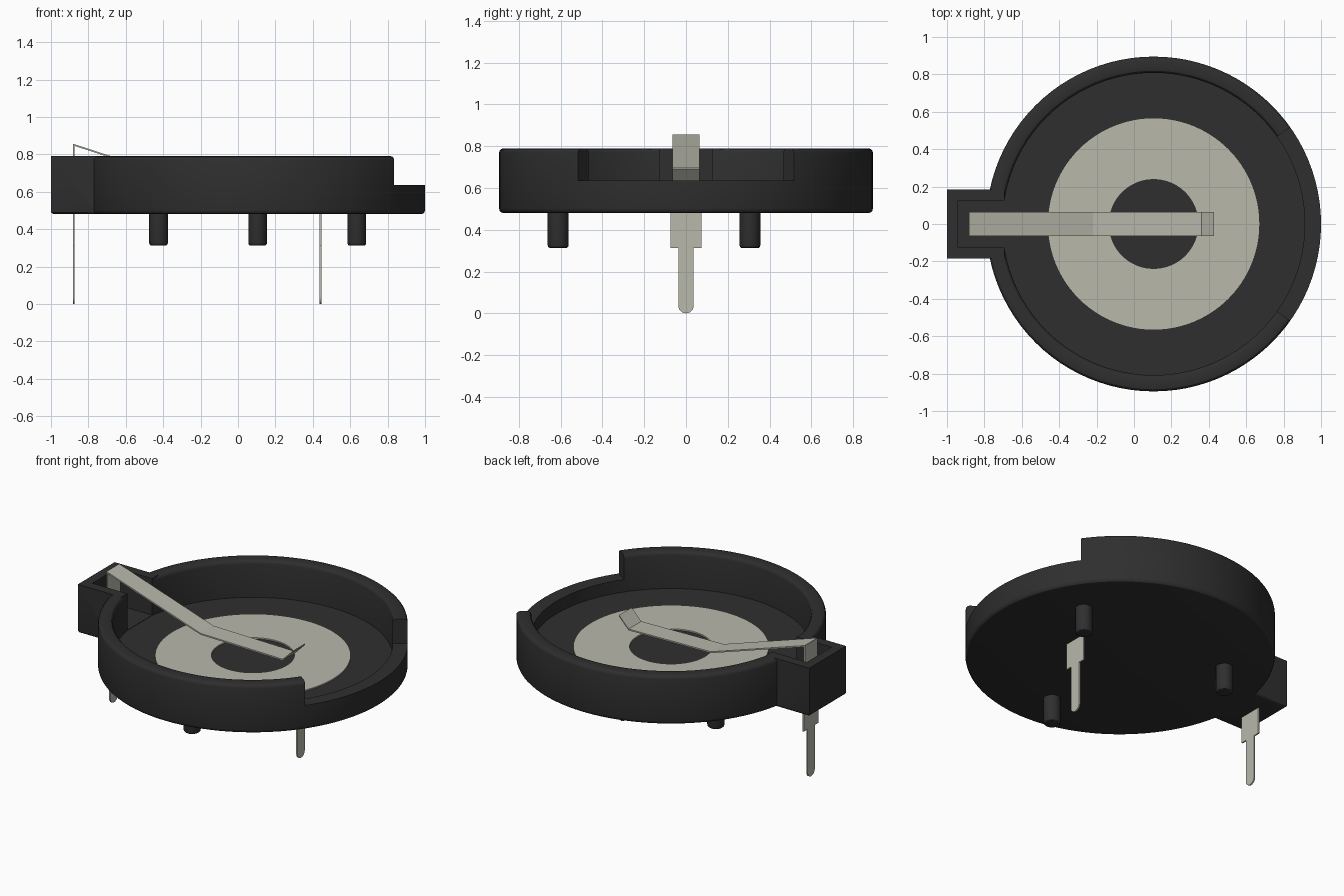
import bpy, bmesh, math
from mathutils import Vector, Matrix

cube = bpy.data.objects.get("Cube")
if cube:
    bpy.data.objects.remove(cube, do_unlink=True)

CX = 0.105                      # centre of the round cup
R, R_IN = 0.895, 0.808          # outer and inner wall radius
BASE, FLOOR, LEDGE, RIM = 0.48, 0.555, 0.635, 0.79


def material(name, rgb):
    m = bpy.data.materials.new(name)
    m.use_nodes = True
    m.diffuse_color = (*rgb, 1)
    m.node_tree.nodes["Principled BSDF"].inputs["Base Color"].default_value = (*rgb, 1)
    return m


plastic = material("black plastic", (0.028, 0.028, 0.028))
metal = material("nickel metal", (0.48, 0.48, 0.41))


def finish(name, bm, mat):
    bmesh.ops.recalc_face_normals(bm, faces=bm.faces)
    me = bpy.data.meshes.new(name)
    bm.to_mesh(me)
    bm.free()
    me.materials.append(mat)
    ob = bpy.data.objects.new(name, me)
    bpy.context.collection.objects.link(ob)
    return ob


def activate(ob):
    bpy.ops.object.select_all(action='DESELECT')
    ob.select_set(True)
    bpy.context.view_layer.objects.active = ob


def smooth(ob):
    activate(ob)
    bpy.ops.object.shade_smooth_by_angle(angle=math.radians(30))


def lathe(name, profile, mat, x=CX, y=0, steps=96, closed=False):
    """Spin an (r, z) profile round a vertical axis."""
    bm = bmesh.new()
    vs = [bm.verts.new((x + r, y, z)) for r, z in profile]
    pairs = list(zip(vs, vs[1:])) + ([(vs[-1], vs[0])] if closed else [])
    edges = [bm.edges.new(p) for p in pairs]
    bmesh.ops.spin(bm, geom=vs + edges, cent=(x, y, 0), axis=(0, 0, 1),
                   angle=math.tau, steps=steps)
    bmesh.ops.remove_doubles(bm, verts=bm.verts, dist=1e-5)
    return finish(name, bm, mat)


def prism(name, points, offset, mat):
    """Extrude a flat outline of 3D points along an offset."""
    bm = bmesh.new()
    face = bm.faces.new([bm.verts.new(p) for p in points])
    ext = bmesh.ops.extrude_face_region(bm, geom=[face])
    verts = [v for v in ext["geom"] if isinstance(v, bmesh.types.BMVert)]
    bmesh.ops.translate(bm, vec=Vector(offset), verts=verts)
    return finish(name, bm, mat)


def block(name, x0, x1, half_y, z0, z1, mat, bevel=0):
    bm = bmesh.new()
    bmesh.ops.create_cube(bm, size=1, matrix=Matrix.Translation(
        ((x0 + x1) / 2, 0, (z0 + z1) / 2)) @ Matrix.Diagonal((x1 - x0, 2 * half_y, z1 - z0, 1)))
    if bevel:
        low = [e for e in bm.edges if all(v.co.z < z0 + 1e-4 for v in e.verts)]
        bmesh.ops.bevel(bm, geom=low, offset=bevel, segments=3, profile=0.5, affect='EDGES')
    return finish(name, bm, mat)


def boolean(target, tool, operation):
    mod = target.modifiers.new(operation.title(), 'BOOLEAN')
    mod.operation, mod.solver, mod.object = operation, 'EXACT', tool
    activate(target)
    bpy.ops.object.modifier_apply(modifier=mod.name)
    bpy.data.objects.remove(tool, do_unlink=True)


def fillet(cx, cz, r, start):
    """Quarter arc, counter-clockwise from a start angle in degrees."""
    return [(cx + r * math.cos(math.radians(start + a)),
             cz + r * math.sin(math.radians(start + a))) for a in (0, 30, 60, 90)]


# Round cup with softened rims
F = 0.022
profile = [(0, BASE)] + fillet(R - F, BASE + F, F, -90) + fillet(R - F, RIM - F, F, 0) \
    + fillet(R_IN + F, RIM - F, F, 90) + [(R_IN, FLOOR), (0, FLOOR)]
holder = lathe("holder_body", profile, plastic)

# Terminal housing and its pocket, then the low part of the wall
boolean(holder, block("housing", -1, -0.693, 0.185, BASE + 0.001, RIM, plastic, 0.015), 'UNION')
boolean(holder, block("pocket", -0.94, -0.6, 0.125, FLOOR + 0.002, 1, plastic), 'DIFFERENCE')
reach = 1.2
side = reach * math.tan(math.radians(35.3))
boolean(holder, prism("notch", [(CX, 0, LEDGE), (CX + reach, -side, LEDGE),
                                (CX + reach, side, LEDGE)], (0, 0, 0.5), plastic), 'DIFFERENCE')
smooth(holder)

# Flat contact ring on the floor
smooth(lathe("contact_ring", [(0.24, FLOOR - 0.005), (0.565, FLOOR - 0.005),
                              (0.565, FLOOR + 0.008), (0.24, FLOOR + 0.008)],
             metal, closed=True))

# Three locating pegs underneath
for i, angle in enumerate((-90, 30, 150)):
    a = math.radians(angle)
    peg = [(0, BASE + 0.02), (0.05, BASE + 0.02)] + \
        fillet(0.036, 0.326, 0.014, -90)[::-1] + [(0, 0.312)]
    smooth(lathe(f"locating_peg_{i + 1}", peg, plastic, CX + 0.612 * math.cos(a),
                 0.612 * math.sin(a), steps=32))

# Terminal pins: wide shoulder, narrow leg, rounded tip
T = 0.009


def pin(name, x, top):
    half = [(0.065, top), (0.065, BASE + 0.03), (0.075, BASE + 0.03), (0.075, 0.312),
            (0.037, 0.312)]
    tip = [(0.037 * math.cos(t), 0.037 + 0.037 * math.sin(t))
           for t in (-math.pi * k / 12 for k in range(13))]
    outline = half + tip + [(-y, z) for y, z in reversed(half)]
    prism(name, [(x - T / 2, y, z) for y, z in outline], (T, 0, 0), metal)


pin("spring_pin", -0.879, 0.852)
pin("ring_pin", 0.441, FLOOR - 0.01)

# Bent spring arm
path = [(-0.883, 0.857), (-0.22, 0.64), (0.36, 0.63), (0.428, 0.70)]
outline = path + [(x, z - T) for x, z in reversed(path)]
prism("spring_arm", [(x, -0.064, z) for x, z in outline], (0, 0.128, 0), metal)
